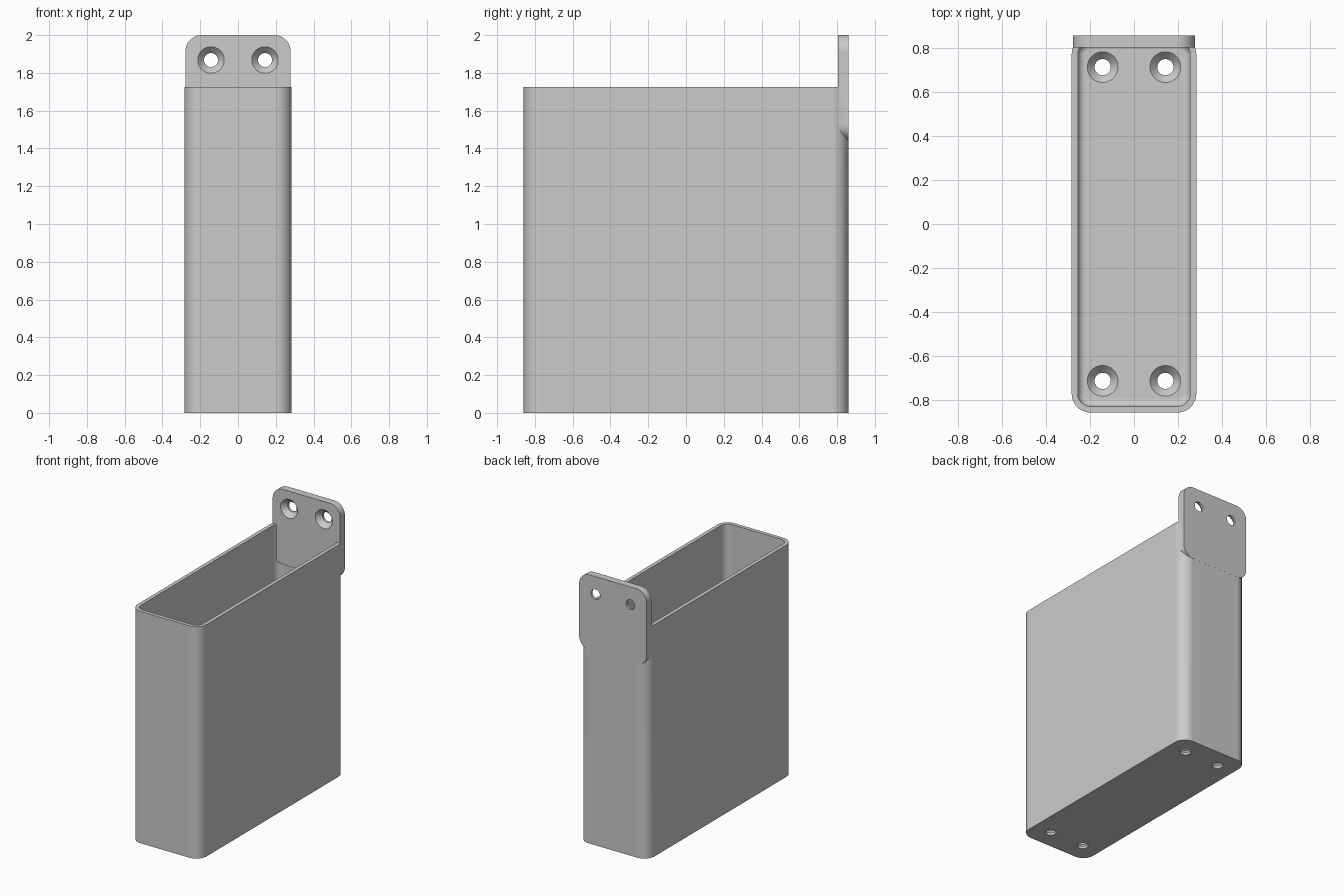
import bpy, bmesh, math
from mathutils import Matrix

if "Cube" in bpy.data.objects:
    bpy.data.objects.remove(bpy.data.objects["Cube"], do_unlink=True)

HX, HY, HEIGHT = 0.284, 0.859, 1.725      # outer shell
WALL, FLOOR, CORNER = 0.028, 0.055, 0.085
PLATE_HX, PLATE_LOW, PLATE_TOP = 0.278, 1.44, 2.0
PLATE_BACK, PLATE_DEPTH = 0.8595, 0.0545

grey = bpy.data.materials.new("plain_grey")
grey.use_nodes = True
grey.diffuse_color = (0.6, 0.6, 0.6, 1)
grey.node_tree.nodes["Principled BSDF"].inputs["Base Color"].default_value = (0.6, 0.6, 0.6, 1)


def rounded_rect(hx, hy, r, z, steps=12):
    ring = []
    for k, (sx, sy) in enumerate([(1, 1), (-1, 1), (-1, -1), (1, -1)]):
        for i in range(steps + 1):
            a = math.pi / 2 * (k + i / steps)
            ring.append((sx * (hx - r) + r * math.cos(a),
                         sy * (hy - r) + r * math.sin(a), z))
    return ring


def circle(r, z, count=48):
    return [(r * math.cos(math.tau * i / count),
             r * math.sin(math.tau * i / count), z) for i in range(count)]


def loft(name, rings, matrix=Matrix()):
    """Closed solid through a stack of matching rings."""
    bm = bmesh.new()
    loops = [[bm.verts.new(p) for p in ring] for ring in rings]
    n = len(loops[0])
    bm.faces.new(loops[0][::-1])
    bm.faces.new(loops[-1])
    for low, high in zip(loops, loops[1:]):
        for i in range(n):
            j = (i + 1) % n
            bm.faces.new((low[i], low[j], high[j], high[i]))
    bm.transform(matrix)
    bmesh.ops.recalc_face_normals(bm, faces=bm.faces)
    mesh = bpy.data.meshes.new(name)
    bm.to_mesh(mesh)
    bm.free()
    mesh.materials.append(grey)
    obj = bpy.data.objects.new(name, mesh)
    bpy.context.collection.objects.link(obj)
    return obj


def combine(target, tool, operation):
    bpy.context.view_layer.objects.active = target
    mod = target.modifiers.new(operation.lower(), "BOOLEAN")
    mod.operation, mod.object, mod.solver = operation, tool, "EXACT"
    bpy.ops.object.modifier_apply(modifier=mod.name)
    bpy.data.objects.remove(tool, do_unlink=True)


def screw_hole(matrix):
    # straight shaft below, countersink opening above
    return loft("hole_cutter", [circle(0.037, -0.03), circle(0.037, 0.018),
                                circle(0.07, 0.0535), circle(0.07, 0.08)], matrix)


# Outer shell
holder = loft("wall_holder", [rounded_rect(HX, HY, CORNER, 0),
                              rounded_rect(HX, HY, CORNER, HEIGHT)])

# Cavity with a rounded floor edge
fillet, inner = 0.035, CORNER - WALL
rings = []
for i in range(9):
    a = math.pi / 2 * i / 8
    inset = fillet * (1 - math.sin(a))
    rings.append(rounded_rect(HX - WALL - inset, HY - WALL - inset, inner - inset,
                              FLOOR + fillet * (1 - math.cos(a))))
rings.append(rounded_rect(HX - WALL, HY - WALL, inner, HEIGHT + 0.1))
combine(holder, loft("cavity_cutter", rings), "DIFFERENCE")

# Mounting plate, standing flush with the back wall
upright = Matrix.Rotation(math.pi / 2, 4, "X")
half_height = (PLATE_TOP - PLATE_LOW) / 2
plate = loft("mounting_plate",
             [rounded_rect(PLATE_HX, half_height, CORNER, z) for z in (0, PLATE_DEPTH)],
             Matrix.Translation((0, PLATE_BACK, PLATE_LOW + half_height)) @ upright)
combine(holder, plate, "UNION")

# Countersunk holes in the floor and the plate
for x in (-0.143, 0.143):
    for y in (-0.715, 0.715):
        combine(holder, screw_hole(Matrix.Translation((x, y, 0))), "DIFFERENCE")
    combine(holder, screw_hole(Matrix.Translation((x, PLATE_BACK, 1.868)) @ upright),
            "DIFFERENCE")

# Smooth rounded corners, crisp edges
bpy.ops.object.select_all(action="DESELECT")
holder.select_set(True)
bpy.context.view_layer.objects.active = holder
bpy.ops.object.shade_smooth_by_angle(angle=math.radians(30))
weighted = holder.modifiers.new("weighted_normals", "WEIGHTED_NORMAL")
weighted.keep_sharp = True
